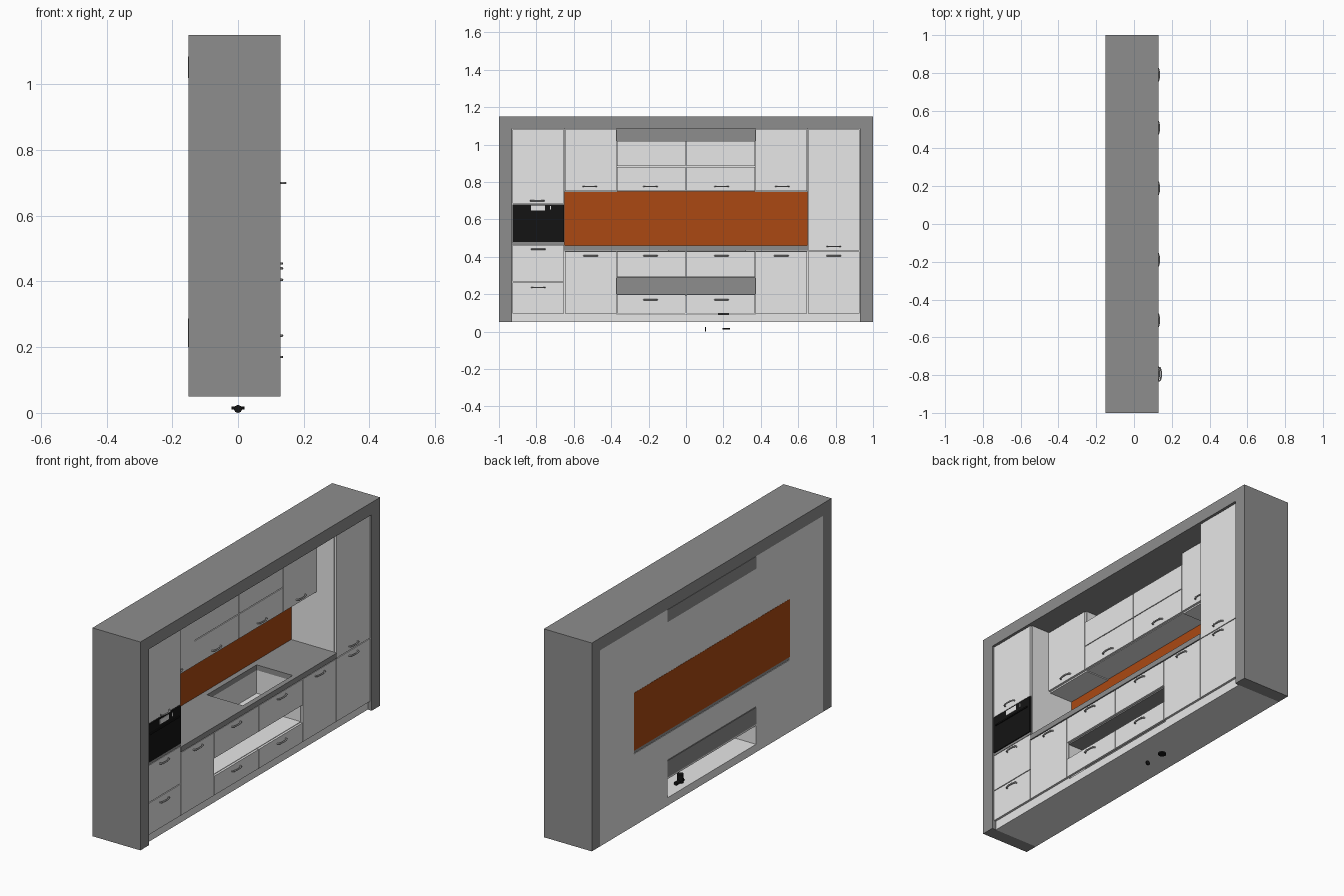
import bpy, bmesh, math
from mathutils import Vector

cube = bpy.data.objects.get("Cube")
if cube:
    bpy.data.objects.remove(cube, do_unlink=True)


def material(name, rgb):
    m = bpy.data.materials.new(name)
    m.use_nodes = True
    col = (*rgb, 1)
    m.diffuse_color = col
    m.node_tree.nodes["Principled BSDF"].inputs["Base Color"].default_value = col
    return m


WHITE = material("white_lacquer", (0.8, 0.8, 0.8))
GREY = material("dark_grey", (0.27, 0.27, 0.27))
ORANGE = material("orange_glass", (0.41, 0.066, 0.006))
BLACK = material("oven_black", (0.007, 0.007, 0.007))
STEEL = material("steel", (0.45, 0.45, 0.45))


def finish(name, bm, mat):
    me = bpy.data.meshes.new(name)
    bm.to_mesh(me)
    bm.free()
    me.materials.append(mat)
    ob = bpy.data.objects.new(name, me)
    bpy.context.collection.objects.link(ob)
    return ob


def box(name, x, y, z, mat, open_top=False):
    """Box from (min, max) pairs; open_top gives an inward facing basin."""
    bm = bmesh.new()
    bmesh.ops.create_cube(bm, size=1)
    for v in bm.verts:
        v.co = Vector([r[0] if c < 0 else r[1] for c, r in zip(v.co, (x, y, z))])
    if open_top:
        top = [f for f in bm.faces if f.normal.z > 0.9]
        bmesh.ops.delete(bm, geom=top, context='FACES_ONLY')
        bmesh.ops.reverse_faces(bm, faces=bm.faces[:])
    return finish(name, bm, mat)


def rod(name, centre, radius, length, mat, axis='Z'):
    bm = bmesh.new()
    bmesh.ops.create_cone(bm, cap_ends=True, segments=16, radius1=radius,
                          radius2=radius, depth=length)
    ob = finish(name, bm, mat)
    ob.location = centre
    if axis == 'X':
        ob.rotation_euler.y = math.pi / 2
    elif axis == 'Y':
        ob.rotation_euler.x = math.pi / 2
    return ob


def handle(name, front, y, z):
    """Arched bar handle standing off a door front."""
    cu = bpy.data.curves.new(name, 'CURVE')
    cu.dimensions = '3D'
    cu.bevel_depth = 0.004
    cu.bevel_resolution = 1
    cu.use_fill_caps = True
    sp = cu.splines.new('POLY')
    n = 8
    sp.points.add(n)
    for i, p in enumerate(sp.points):
        t = math.pi * i / n
        p.co = (front + 0.014 * math.sin(t) ** 0.6 if 0 < i < n else front,
                y - 0.036 * math.cos(t), z, 1)
    cu.materials.append(STEEL)
    ob = bpy.data.objects.new(name, cu)
    bpy.context.collection.objects.link(ob)


BACK, FRONT = -0.15, 0.13
DOOR, UPPER = 0.12, 0.005      # door planes of base/tall and of wall units
GAP = 0.002


def door(name, front, y, z, mat=WHITE, grip=None):
    box(name, (front - 0.012, front), (y[0] + GAP, y[1] - GAP),
        (z[0] + GAP, z[1] - GAP), mat)
    if grip is not None:
        handle(name + "_handle", front, *grip)


# Surrounding frame
for side, s in (("left", 1), ("right", -1)):
    box("frame_" + side, (BACK, FRONT), sorted((s * 0.93, s)), (0.05, 1.15), GREY)
box("frame_top", (BACK, FRONT), (-0.93, 0.93), (1.085, 1.15), GREY)

# Plinth
box("plinth", (BACK, 0.107), (-0.93, 0.93), (0.05, 0.092), WHITE)

# Tall units
CARC = DOOR - 0.013
for name, s in (("pantry", 1), ("oven_tower", -1)):
    box(name + "_body", (BACK, CARC), sorted((s * 0.65, s * 0.93)), (0.092, 1.085), WHITE)
R = (0.65, 0.93)
door("pantry_lower_door", DOOR, R, (0.095, 0.43), grip=(0.79, 0.405))
door("pantry_upper_door", DOOR, R, (0.43, 1.083), grip=(0.79, 0.455))
L = (-0.93, -0.65)
door("tower_bottom_drawer", DOOR, L, (0.095, 0.265), grip=(-0.79, 0.235))
door("tower_top_drawer", DOOR, L, (0.265, 0.465), grip=(-0.79, 0.44))
door("tower_door", DOOR, L, (0.682, 1.083))
handle("tower_door_handle", DOOR + 0.01, -0.795, 0.70)
box("oven_ledge", (CARC, DOOR), L, (0.465, 0.478), GREY)

# Oven with control strip and display
door("oven", DOOR + 0.003, L, (0.478, 0.682), BLACK)
box("oven_display", (DOOR + 0.003, DOOR + 0.005), (-0.83, -0.755), (0.648, 0.674), WHITE)
box("oven_door_bar", (DOOR + 0.003, DOOR + 0.008), (-0.91, -0.67), (0.625, 0.632), BLACK)
box("oven_button", (DOOR + 0.003, DOOR + 0.005), (-0.728, -0.722), (0.652, 0.67), WHITE)

# Base units on both sides
for side, s in (("left", 1), ("right", -1)):
    y = sorted((s * 0.37, s * 0.65))
    box("base_body_" + side, (BACK, CARC), y, (0.092, 0.43), WHITE)
    door("base_door_" + side, DOOR, y, (0.095, 0.43), grip=(s * 0.51, 0.405))

# Middle base unit: open backed drawer space, niche and sink space
M = (-0.37, 0.37)
box("niche_floor", (BACK, CARC), M, (0.19, 0.2), WHITE)
box("niche_back", (BACK - 0.002, BACK + 0.006), M, (0.2, 0.288), GREY)
box("niche_ceiling", (BACK, CARC), M, (0.286, 0.294), GREY)
box("sink_unit_back", (BACK, BACK + 0.01), M, (0.288, 0.43), WHITE)
box("sink_unit_front", (CARC - 0.004, CARC), M, (0.294, 0.43), WHITE)
for side, s in (("left", 1), ("right", -1)):
    y = sorted((0, s * 0.37))
    door("sink_door_" + side, DOOR, y, (0.29, 0.43), grip=(s * 0.19, 0.405))
    door("low_drawer_" + side, DOOR, y, (0.095, 0.2), grip=(s * 0.19, 0.17))

# Worktop with sink cut-out and basin
SX, SY, TOP = (-0.115, 0.095), (-0.095, 0.32), (0.432, 0.46)
W = 0.122
box("worktop_right", (BACK, W), (-0.65, SY[0]), TOP, GREY)
box("worktop_left", (BACK, W), (SY[1], 0.65), TOP, GREY)
box("worktop_rear", (BACK, SX[0]), SY, TOP, GREY)
box("worktop_front", (SX[1], W), SY, TOP, GREY)
box("sink_basin", SX, SY, (0.31, 0.432), WHITE, open_top=True)

# Drain fittings
rod("siphon", (-0.1, 0.19, 0.115), 0.016, 0.045, BLACK)
rod("siphon_elbow", (-0.1, 0.2, 0.1), 0.01, 0.06, BLACK, 'Y')
rod("drain_disc", (0, 0.215, 0.015), 0.02, 0.008, BLACK)
rod("drain_plug", (0, 0.105, 0.012), 0.012, 0.006, BLACK, 'Y')

# Backsplash
box("backsplash", (BACK - 0.001, BACK + 0.006), (-0.65, 0.65), (0.447, 0.752), ORANGE)

# Wall units
UC = UPPER - 0.013
for side, s in (("left", 1), ("right", -1)):
    y = sorted((s * 0.37, s * 0.65))
    box("wall_body_" + side, (BACK, UC), y, (0.745, 1.085), WHITE)
    door("wall_door_" + side, UPPER, y, (0.75, 1.083), grip=(s * 0.515, 0.775))
    y = sorted((0, s * 0.37))
    door("wall_flap_low_" + side, UPPER, y, (0.75, 0.882), grip=(s * 0.19, 0.775))
    door("wall_flap_high_" + side, UPPER, y, (0.882, 1.02))
box("wall_body_middle", (BACK, UC), M, (0.75, 1.02), WHITE)
box("upper_niche_back", (BACK - 0.002, BACK + 0.006), M, (1.02, 1.085), GREY)
